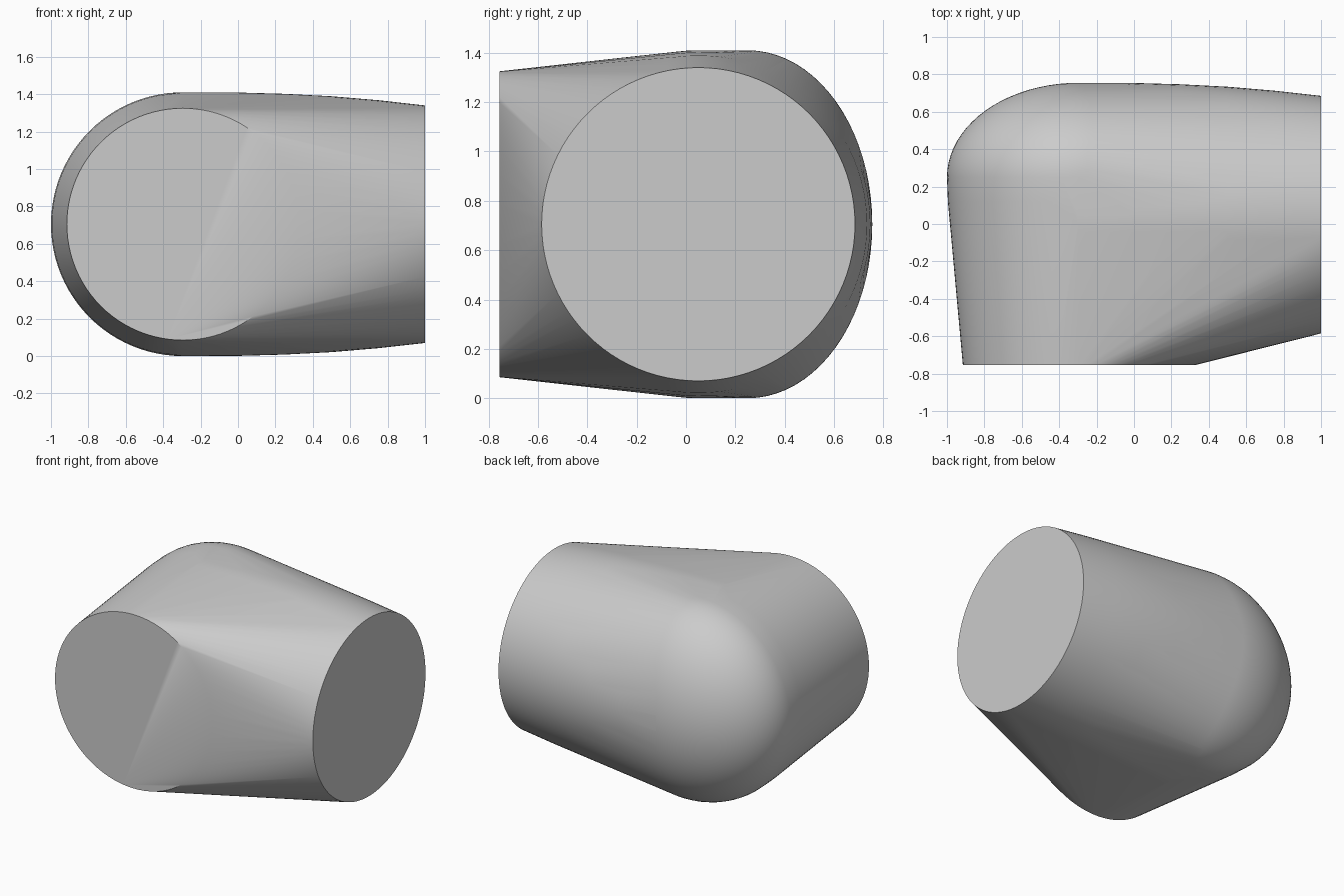
import bpy, bmesh, math
from mathutils import Vector

cube = bpy.data.objects.get("Cube")
if cube:
    bpy.data.objects.remove(cube, do_unlink=True)

SEGMENTS = 96
CENTRE = Vector((-0.295, 0.05, 0.705))   # where both arm axes meet
RADIUS = 0.705


def add_rings(bm, axis, profile, shift=0.0):
    """Add circles of (position, radius) around the given axis (0 = x, 1 = y)."""
    for position, radius in profile:
        for i in range(SEGMENTS):
            a = 2 * math.pi * i / SEGMENTS
            p = CENTRE.copy()
            p[axis] = position
            p[1 - axis] += radius * math.cos(a)
            p.z += radius * math.sin(a)
            bm.verts.new(p)


# Side arm: gently tapering barrel towards +x
side_arm = [(1.0, 0.635), (0.75, 0.663), (0.5, 0.684), (0.25, 0.697),
            (0.0, 0.704), (-0.3, RADIUS)]

# Front arm: straight taper towards -y, closed at the back by a flattened dome
front_arm = [(-0.755, 0.62), (0.12, 0.70)]
DOME_START, DOME_DEPTH, DOME_STEPS = 0.25, 0.505, 20
for i in range(DOME_STEPS):
    t = math.pi / 2 * i / DOME_STEPS
    front_arm.append((DOME_START + DOME_DEPTH * math.sin(t), RADIUS * math.cos(t)))

# Both arms are wrapped in one tight skin
bm = bmesh.new()
add_rings(bm, 0, side_arm)
add_rings(bm, 1, front_arm)
bm.verts.new((CENTRE.x, DOME_START + DOME_DEPTH, CENTRE.z))
bmesh.ops.remove_doubles(bm, verts=bm.verts[:], dist=0.0005)
bmesh.ops.convex_hull(bm, input=bm.verts[:])
bmesh.ops.delete(bm, geom=[v for v in bm.verts if not v.link_faces], context='VERTS')
bmesh.ops.recalc_face_normals(bm, faces=bm.faces[:])

mesh = bpy.data.meshes.new("elbow_body")
bm.to_mesh(mesh)
bm.free()
body = bpy.data.objects.new("elbow_body", mesh)
bpy.context.collection.objects.link(body)

# Plain grey
grey = bpy.data.materials.new("light_grey")
grey.use_nodes = True
colour = (0.6, 0.6, 0.6, 1.0)
grey.diffuse_color = colour
grey.node_tree.nodes["Principled BSDF"].inputs["Base Color"].default_value = colour
mesh.materials.append(grey)

# Smooth skin, sharp rims
bpy.ops.object.select_all(action='DESELECT')
body.select_set(True)
bpy.context.view_layer.objects.active = body
bpy.ops.object.shade_smooth_by_angle(angle=math.radians(30))
